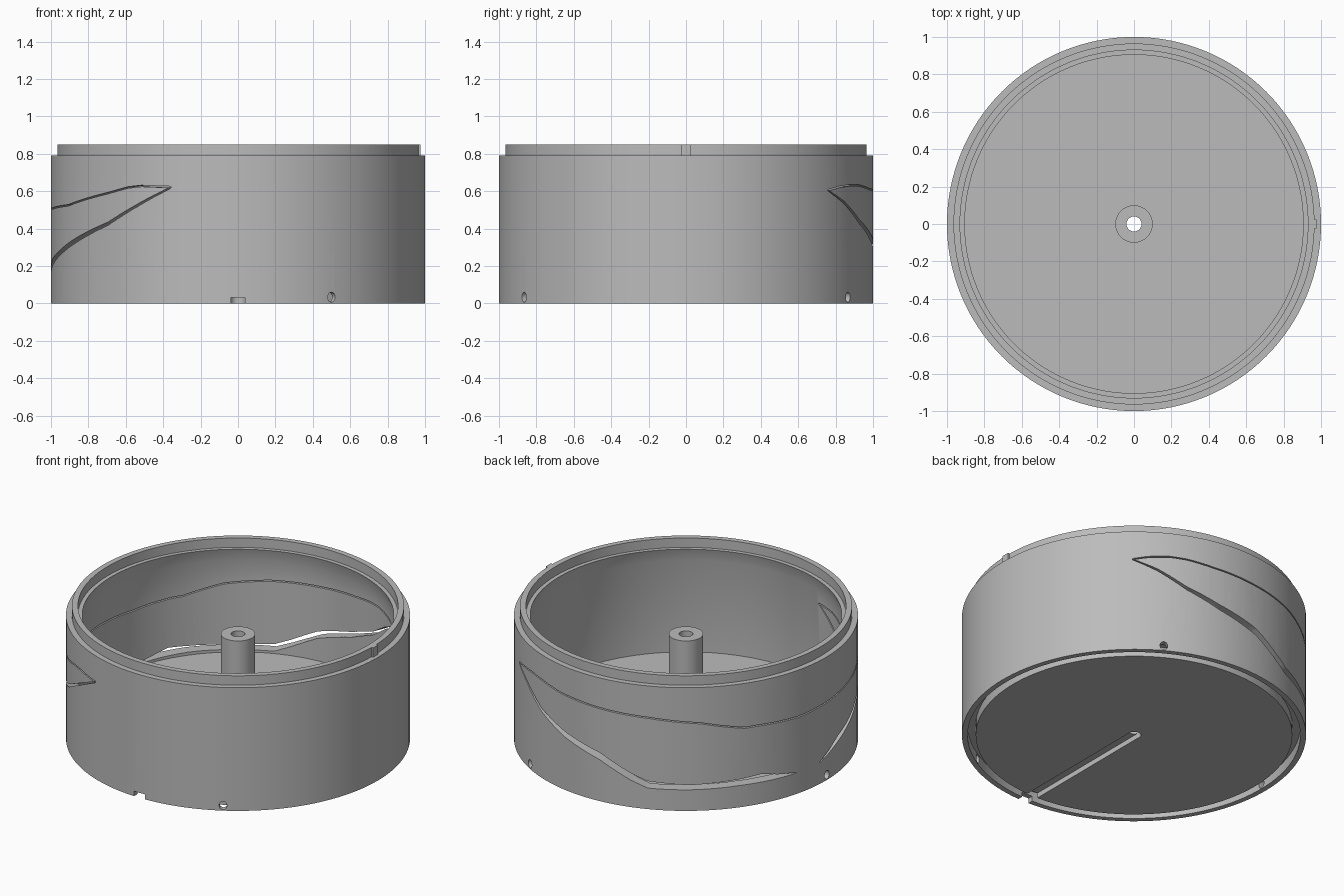
import bpy, bmesh, math

if "Cube" in bpy.data.objects:
    bpy.data.objects.remove(bpy.data.objects["Cube"])

SEG = 128
grey = bpy.data.materials.new("warm_grey")
grey.diffuse_color = (0.5, 0.5, 0.5, 1)
grey.use_nodes = True
grey.node_tree.nodes["Principled BSDF"].inputs["Base Color"].default_value = grey.diffuse_color


def make(name, verts, faces):
    me = bpy.data.meshes.new(name)
    me.from_pydata(verts, [], faces)
    bm = bmesh.new()
    bm.from_mesh(me)
    bmesh.ops.recalc_face_normals(bm, faces=bm.faces)
    bm.to_mesh(me)
    bm.free()
    ob = bpy.data.objects.new(name, me)
    bpy.context.collection.objects.link(ob)
    me.materials.append(grey)
    return ob


def polar(r, deg, z):
    a = math.radians(deg)
    return (r * math.cos(a), r * math.sin(a), z)


def revolve(name, profile):
    """Spin a closed (r, z) outline around the z axis."""
    n = len(profile)
    verts = [polar(r, 360 * i / SEG, z) for i in range(SEG) for r, z in profile]
    faces = [(i * n + j, i * n + (j + 1) % n,
              (i + 1) % SEG * n + (j + 1) % n, (i + 1) % SEG * n + j)
             for i in range(SEG) for j in range(n)]
    return make(name, verts, faces)


def strip(name, keys, r0=0.86, r1=1.06, step=2.0):
    """Curved bar following (angle, low z, high z) keys, used to cut a slot in the wall."""
    rows = []
    for (a, l0, h0), (b, l1, h1) in zip(keys, keys[1:]):
        k = max(1, round((b - a) / step))
        rows += [(a + (b - a) * t / k, l0 + (l1 - l0) * t / k, h0 + (h1 - h0) * t / k)
                 for t in range(k)]
    rows.append(keys[-1])
    verts, faces = [], []
    for a, lo, hi in rows:
        verts += [polar(r0, a, lo), polar(r1, a, lo), polar(r1, a, hi), polar(r0, a, hi)]
    for i in range(len(rows) - 1):
        for j in range(4):
            p, q = i * 4 + j, i * 4 + (j + 1) % 4
            faces.append((p, q, q + 4, p + 4))
    e = len(verts) - 4
    faces += [(0, 1, 2, 3), (e, e + 1, e + 2, e + 3)]
    return make(name, verts, faces)


def cut(target, cutter):
    mod = target.modifiers.new("cut", 'BOOLEAN')
    mod.operation, mod.solver, mod.object = 'DIFFERENCE', 'EXACT', cutter
    bpy.context.view_layer.objects.active = target
    bpy.ops.object.modifier_apply(modifier=mod.name)
    bpy.data.objects.remove(cutter)


def box(name, x0, x1, y0, y1, z0, z1):
    v = [(x, y, z) for x in (x0, x1) for y in (y0, y1) for z in (z0, z1)]
    return make(name, v, [(0, 1, 3, 2), (4, 5, 7, 6), (0, 1, 5, 4),
                          (2, 3, 7, 6), (0, 2, 6, 4), (1, 3, 7, 5)])


# Drum: floor, wall, stepped top lip, groove underneath
drum = revolve("drum_body", [
    (0.04, 0), (0.92, 0), (0.92, 0.065), (0.967, 0.065), (0.967, 0), (1, 0),
    (1, 0.79), (0.965, 0.79), (0.965, 0.85), (0.93, 0.85), (0.93, 0.79),
    (0.905, 0.79), (0.93, 0.705), (0.93, 0.12), (0.04, 0.12)])

# Thin upper slit
upper = [(49.5, .605), (55, .622), (62, .633), (68, .63), (78, .612), (95, .596),
         (113, .585), (130, .56), (138, .53), (145, .505), (149, .505), (166, .49),
         (180, .5), (205, .525), (226, .59), (234, .62), (239, .628), (249, .622)]
cut(drum, strip("upper_slit_cutter", [(a, z - .004, z + .004) for a, z in upper]))

# Wider lower slots, leaving a short bridge between them
cut(drum, strip("long_slot_cutter", [
    (49.5, .600, .606), (58, .53, .545), (68, .425, .447), (80, .34, .375), (95, .265, .31),
    (106, .175, .22), (112, .135, .18), (126, .135, .165), (143, .14, .18),
    (151, .138, .19), (158, .136, .16), (165, .135, .139)]))
cut(drum, strip("short_slot_cutter", [
    (176, .135, .14), (187, .2, .235), (198, .258, .285), (210, .325, .35),
    (226, .418, .435), (240, .54, .552), (249, .617, .624)]))

# Three small round holes through the bottom rim
for ang in (60, 180, 300):
    circ = [2 * math.pi * k / 20 for k in range(20)]
    a = math.radians(ang)
    vs = []
    for r in (0.94, 1.05):
        for c in circ:
            t = 0.023 * math.cos(c)
            vs.append((r * math.cos(a) - t * math.sin(a), r * math.sin(a) + t * math.cos(a),
                       0.033 + 0.027 * math.sin(c)))
    fs = [(k, (k + 1) % 20, (k + 1) % 20 + 20, k + 20) for k in range(20)]
    fs += [tuple(range(20)), tuple(range(20, 40))]
    cut(drum, make("rim_hole_cutter", vs, fs))

# Channel under the floor, running from the centre to the front
cut(drum, box("channel_cutter", -0.038, 0.038, -1.1, 0.0, -0.05, 0.032))

# Hollow centre post
post = revolve("centre_post", [(0.04, 0.115), (0.1, 0.115), (0.1, 0.67), (0.04, 0.67)])

# Alignment tab on the lip
tab = box("lip_tab", 0.95, 0.977, -0.025, 0.025, 0.785, 0.85)

for ob in (drum, post):
    bpy.ops.object.select_all(action='DESELECT')
    ob.select_set(True)
    bpy.context.view_layer.objects.active = ob
    bpy.ops.object.shade_smooth_by_angle(angle=math.radians(30))
